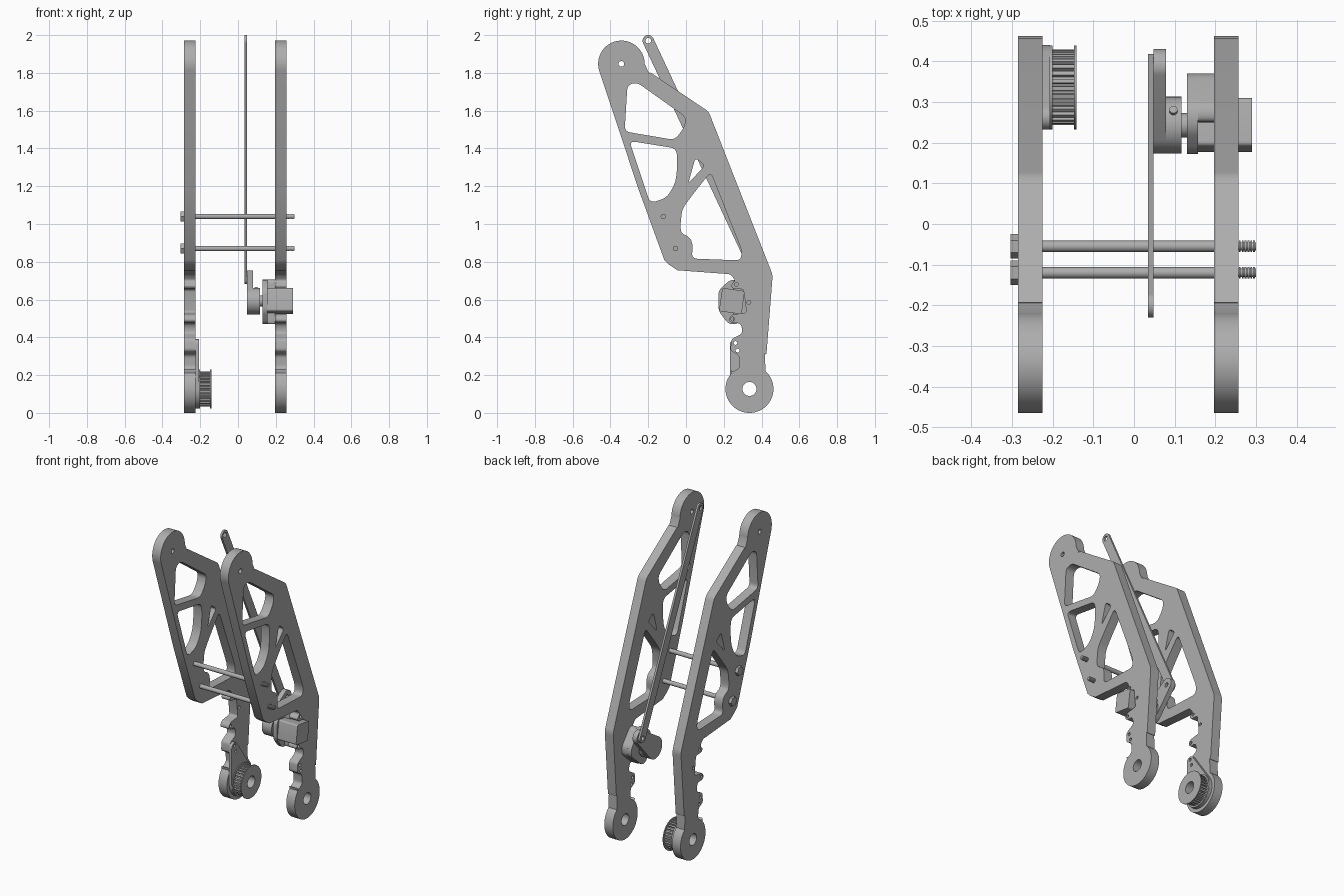
import bpy
import math
from mathutils import Matrix, Vector

if "Cube" in bpy.data.objects:
    bpy.data.objects.remove(bpy.data.objects["Cube"])

grey = bpy.data.materials.new("machined grey")
grey.use_nodes = True
grey.diffuse_color = (0.42, 0.42, 0.42, 1)
grey.node_tree.nodes["Principled BSDF"].inputs["Base Color"].default_value = (0.42, 0.42, 0.42, 1)


def arc(c, r, a0=0, a1=360, n=40):
    """Points along an arc; a full turn leaves out the repeated end."""
    last = n if a1 - a0 >= 360 else n - 1
    angles = [math.radians(a0 + (a1 - a0) * i / last) for i in range(n)]
    return [(c[0] + r * math.cos(a), c[1] + r * math.sin(a)) for a in angles]


def rounded(points, radius, steps=5):
    """Closed polygon with softened corners."""
    out = []
    for i, p in enumerate(points):
        p = Vector(p)
        a, b = Vector(points[i - 1]) - p, Vector(points[(i + 1) % len(points)]) - p
        s = p + a.normalized() * min(radius, a.length * 0.45)
        e = p + b.normalized() * min(radius, b.length * 0.45)
        for k in range(steps + 1):
            t = k / steps
            out.append(tuple(s * (1 - t) ** 2 + p * 2 * t * (1 - t) + e * t * t))
    return out


def capsule(c0, r0, c1, r1):
    """Outline around two circles joined by their tangents."""
    d = Vector(c1) - Vector(c0)
    base = math.degrees(math.atan2(d.y, d.x))
    side = math.degrees(math.acos((r0 - r1) / d.length))
    return (arc(c0, r0, base + side, base + 360 - side, 28)
            + arc(c1, r1, base - side, base + side, 20))


# Local x, y, z of each profile become world y, z, x
TO_SIDE = Matrix(((0, 0, 1), (1, 0, 0), (0, 1, 0)))


def slab(name, x0, x1, outline, holes=()):
    """Profile in the y-z plane, extruded from x0 to x1."""
    curve = bpy.data.curves.new(name, "CURVE")
    curve.dimensions = "2D"
    curve.fill_mode = "BOTH"
    curve.extrude = (x1 - x0) / 2
    for loop in [outline, *holes]:
        spline = curve.splines.new("POLY")
        spline.points.add(len(loop) - 1)
        for point, (y, z) in zip(spline.points, loop):
            point.co = (y, z, 0, 1)
        spline.use_cyclic_u = True
    temp = bpy.data.objects.new(name, curve)
    bpy.context.collection.objects.link(temp)
    bpy.context.view_layer.update()
    graph = bpy.context.evaluated_depsgraph_get()
    mesh = bpy.data.meshes.new_from_object(temp.evaluated_get(graph))
    bpy.data.objects.remove(temp)
    mesh.transform(Matrix.Translation(((x0 + x1) / 2, 0, 0)) @ TO_SIDE.to_4x4())
    mesh.name = name
    mesh.materials.clear()
    mesh.materials.append(grey)
    obj = bpy.data.objects.new(name, mesh)
    bpy.context.collection.objects.link(obj)
    bpy.ops.object.select_all(action="DESELECT")
    bpy.context.view_layer.objects.active = obj
    obj.select_set(True)
    bpy.ops.object.shade_smooth_by_angle(angle=math.radians(30))
    return obj


axle, tip, motor = (0.336, 0.127), (-0.342, 1.848), (0.243, 0.592)
bolts = {"upper": (-0.12, 1.04), "lower": (-0.055, 0.87)}

# Side plates: rounded ends, notched lower edge, lightening windows
notches = rounded([(0, 0.738), (0.235, 0.735), (0.262, 0.7), (0.235, 0.675),
                   (0.25, 0.655), (0.305, 0.655), (0.32, 0.53), (0.24, 0.52),
                   (0.225, 0.49), (0.245, 0.475), (0.285, 0.475), (0.297, 0.45),
                   (0.297, 0.42), (0.24, 0.39), (0.235, 0.33), (0.28, 0.305),
                   (0.285, 0.24), (0.245, 0.215)], 0.015)
outline = (arc(axle, 0.127, 138, 408, 48)
           + rounded([(0.425, 0.3), (0.459, 0.73), (0.12, 1.595), (-0.2, 1.81)], 0.02)
           + arc(tip, 0.123, 0, 196, 36)
           + [(-0.25, 1.18), (-0.115, 0.81), (-0.09, 0.785), (-0.045, 0.755)]
           + notches[6:])
windows = [
    rounded([(-0.31, 1.735), (-0.26, 1.75), (0, 1.565), (-0.01, 1.51),
             (-0.06, 1.445), (-0.325, 1.49)], 0.03),
    rounded([(-0.3, 1.44), (-0.05, 1.4), (-0.045, 1.315), (-0.055, 1.22),
             (-0.1, 1.14), (-0.19, 1.11)], 0.035),
    rounded([(0.05, 1.35), (0.1, 1.31), (0.012, 1.215)], 0.02),
    rounded([(0.13, 1.275), (0.295, 0.86), (0.29, 0.807), (0.03, 0.817),
             (0.037, 0.89), (0.02, 0.93), (-0.025, 0.95), (-0.03, 0.99),
             (-0.02, 1.08), (0.035, 1.155)], 0.03),
]
small_holes = [arc(c, 0.01, n=14) for c in
               [(0.267, 0.68), (0.333, 0.585), (0.247, 0.497), (0.262, 0.37), (0.273, 0.33)]]
plate_holes = windows + small_holes + [arc(axle, 0.037), arc(tip, 0.015, n=20)]
for name, x0 in (("right_side_plate", -0.285), ("left_side_plate", 0.197)):
    slab(name, x0, x0 + 0.06, outline, plate_holes)

# Cross bolts with hex heads and threaded ends
for name, c in bolts.items():
    slab(name + "_bolt_head", -0.304, -0.285, arc(c, 0.03, 0, 360, 6))
    slab(name + "_bolt_shaft", -0.29, 0.257, arc(c, 0.014, n=20))
    slab(name + "_bolt_core", 0.25, 0.3, arc(c, 0.01, n=16))
    for i in range(6):
        x = 0.258 + i * 0.007
        slab(f"{name}_bolt_thread_{i + 1}", x, x + 0.0045, arc(c, 0.014, n=16))

# Toothed pulley on its teardrop mount
bore = arc(axle, 0.037)
slab("pulley_mount", -0.225, -0.207, capsule(axle, 0.104, (0.262, 0.36), 0.03),
     [bore] + small_holes[3:])
teeth = []
for i in range(30):
    for offset, r in ((0, 0.084), (4, 0.084), (5, 0.093), (11, 0.093)):
        a = math.radians(i * 12 + offset)
        teeth.append((axle[0] + r * math.cos(a), axle[1] + r * math.sin(a)))
slab("pulley_teeth", -0.207, -0.146, teeth, [bore])
for name, x in (("inner", -0.207), ("outer", -0.147)):
    slab(name + "_pulley_flange", x, x + 0.006, arc(axle, 0.103, n=48), [bore])

# Motor body, slightly tilted, with its bracket
tilted = Matrix.Rotation(math.radians(-8), 2)
square = rounded([(-0.06, -0.062), (0.06, -0.062), (0.06, 0.062), (-0.06, 0.062)], 0.012)
body = [tuple(Vector(motor) + tilted @ Vector(p)) for p in square]
cover = slab("motor_body", 0.157, 0.29, body)
bevel = cover.modifiers.new("soft edge", "BEVEL")
bevel.width = 0.004
bevel.limit_method = "ANGLE"
bevel.angle_limit = math.radians(60)
slab("motor_bracket_face", 0.13, 0.157,
     rounded([(0.172, 0.54), (0.225, 0.47), (0.265, 0.47), (0.37, 0.56),
              (0.37, 0.61), (0.29, 0.705), (0.235, 0.705), (0.172, 0.65)], 0.025))
slab("motor_bracket_block", 0.157, 0.197,
     rounded([(0.25, 0.47), (0.27, 0.47), (0.37, 0.56), (0.37, 0.61),
              (0.29, 0.705), (0.25, 0.705)], 0.02))

# Crank: output shaft, clamping hub and arm
pin = (0.388, 0.713)
slab("motor_shaft", 0.11, 0.135, arc(motor, 0.03, n=24))
slab("crank_hub", 0.078, 0.117, arc(motor, 0.07))
slab("crank_arm", 0.048, 0.079, capsule(motor, 0.07, pin, 0.042), [arc(pin, 0.014, n=20)])
bpy.ops.mesh.primitive_cylinder_add(vertices=16, radius=0.01, depth=0.02,
                                    location=(0.097, 0.277, 0.653))
screw = bpy.context.object
screw.name = "hub_set_screw"
screw.rotation_euler.x = math.radians(-27)
screw.data.materials.append(grey)

# Long flat push link
link_top = (-0.2, 1.97)
slab("push_link", 0.035, 0.048, capsule(link_top, 0.03, pin, 0.03),
     [arc(link_top, 0.015, n=20), arc(pin, 0.014, n=20)])
